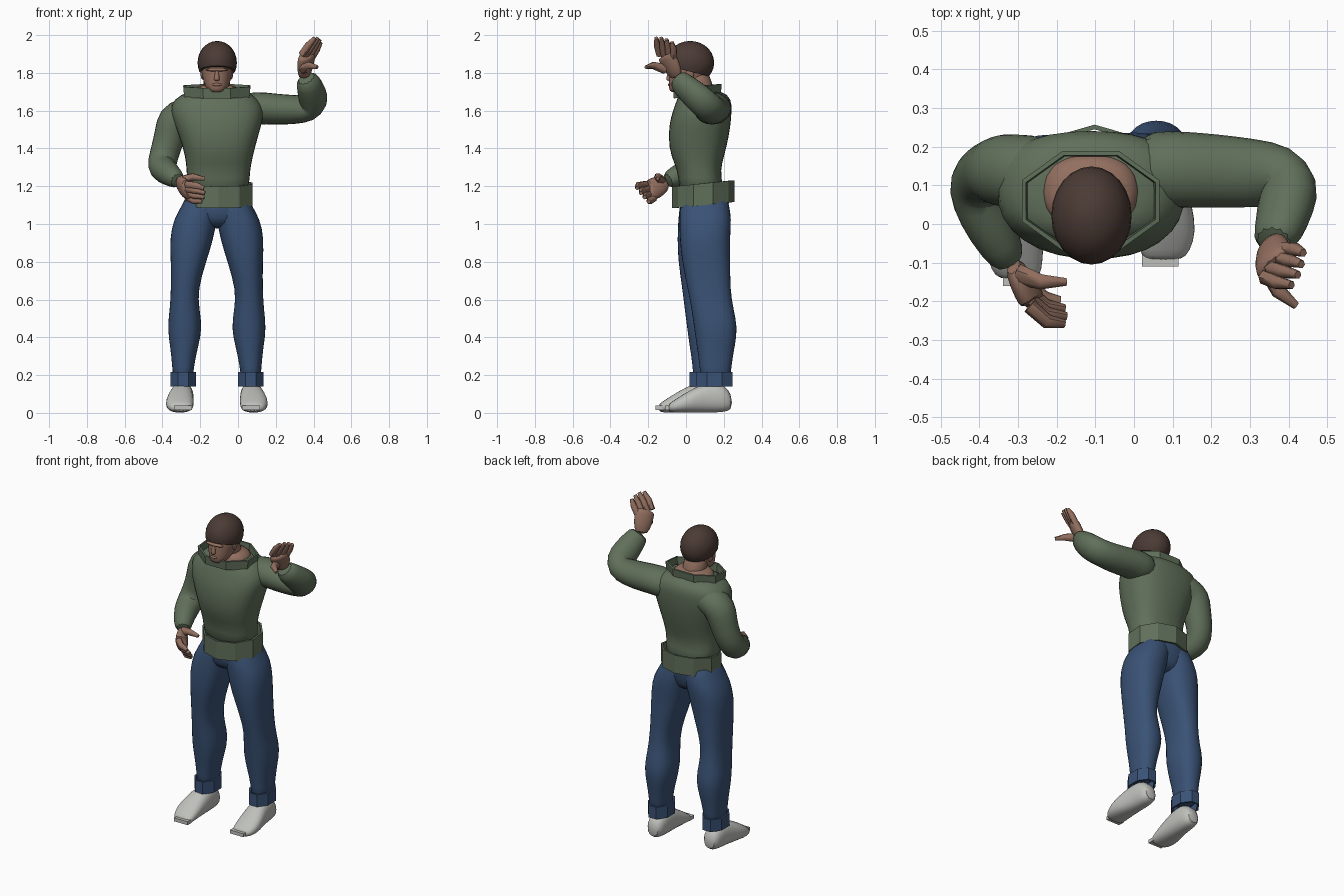
import bpy, bmesh
from math import cos, sin, pi, copysign
from mathutils import Vector, Matrix

cube = bpy.data.objects.get("Cube")
if cube:
    bpy.data.objects.remove(cube, do_unlink=True)


def material(name, rgb):
    mat = bpy.data.materials.new(name)
    mat.use_nodes = True
    mat.diffuse_color = (*rgb, 1)
    shader = mat.node_tree.nodes["Principled BSDF"]
    shader.inputs["Base Color"].default_value = (*rgb, 1)
    shader.inputs["Roughness"].default_value = 0.9
    return mat


GREEN = material("sweater green", (0.118, 0.16, 0.102))
BLUE = material("denim blue", (0.042, 0.085, 0.18))
BROWN = material("hat brown", (0.07, 0.043, 0.035))
SKIN = material("skin", (0.29, 0.16, 0.115))
WHITE = material("shoe white", (0.52, 0.53, 0.5))
MIDDLE = -0.112


def finish(bm, name, mat, smooth=True, subdivide=False):
    """Turn a bmesh into a shaded object."""
    bmesh.ops.recalc_face_normals(bm, faces=bm.faces)
    mesh = bpy.data.meshes.new(name)
    bm.to_mesh(mesh)
    bm.free()
    mesh.materials.append(mat)
    obj = bpy.data.objects.new(name, mesh)
    bpy.context.collection.objects.link(obj)
    if smooth:
        bpy.ops.object.select_all(action="DESELECT")
        obj.select_set(True)
        bpy.context.view_layer.objects.active = obj
        bpy.ops.object.shade_smooth_by_angle(angle=pi / 3)
    if subdivide:
        mod = obj.modifiers.new("Subdivision", "SUBSURF")
        mod.levels = mod.render_levels = 1
    return obj


def skin_rings(name, rings, mat, subdivide=True):
    """Bridge rings of points into a capped tube."""
    bm = bmesh.new()
    loops = [[bm.verts.new(p) for p in ring] for ring in rings]
    count = len(loops[0])
    for low, high in zip(loops, loops[1:]):
        for i in range(count):
            j = (i + 1) % count
            bm.faces.new((low[i], low[j], high[j], high[i]))
    bm.faces.new(loops[0])
    bm.faces.new(loops[-1])
    return finish(bm, name, mat, True, subdivide)


def loft(name, sections, mat, along="z", power=0.85, sides=16):
    """Each section: position, centre x, half width, low and high bound."""
    rings = []
    for t, cx, hw, low, high in sections:
        ring = []
        for i in range(sides):
            a = 2 * pi * i / sides
            c, s = (copysign(abs(f(a)) ** power, f(a)) * 1.03 for f in (cos, sin))
            x, v = cx + hw * c, (low + high) / 2 + (high - low) / 2 * s
            ring.append((x, v, t) if along == "z" else (x, t, v))
        rings.append(ring)
    return skin_rings(name, rings, mat)


def tube(name, points, radii, mat, side=(0, 0, 1), flat=1, sides=12, subdivide=True):
    """Sweep an oval along a path; side is the wide direction at the start."""
    pts = [Vector(p) for p in points]
    u, last, rings = Vector(side), None, []
    for i, p in enumerate(pts):
        way = (pts[min(i + 1, len(pts) - 1)] - pts[max(i - 1, 0)]).normalized()
        if last:
            u = last.rotation_difference(way) @ u
        u = (u - way * u.dot(way)).normalized()
        v, last = way.cross(u), way
        r = radii[i] * (1.04 if subdivide else 1)
        angles = [2 * pi * k / sides for k in range(sides)]
        rings.append([p + r * (u * cos(a) + v * sin(a) * flat) for a in angles])
    return skin_rings(name, rings, mat, subdivide)


def band(name, centre, rx, ry, height, mat, sides=8, tilt=0, flare=1):
    """Stiff faceted cloth band with an open middle."""
    bm = bmesh.new()
    loops = []
    for up, grow in ((0, 1), (height, flare)):
        ring = []
        for i in range(sides):
            a = 2 * pi * (i + 0.5) / sides
            y = ry * grow * sin(a)
            ring.append(bm.verts.new(Vector(centre) + Vector((rx * grow * cos(a), y, up + y * tilt))))
        loops.append(ring)
    for i in range(sides):
        j = (i + 1) % sides
        bm.faces.new((loops[0][i], loops[0][j], loops[1][j], loops[1][i]))
    obj = finish(bm, name, mat, smooth=False)
    mod = obj.modifiers.new("Thickness", "SOLIDIFY")
    mod.thickness = 0.012
    return obj


def ball(name, centre, size, mat, cut=None):
    """Ellipsoid, optionally trimmed below a plane (point, normal)."""
    bm = bmesh.new()
    bmesh.ops.create_uvsphere(bm, u_segments=24, v_segments=14, radius=1)
    bm.transform(Matrix.Translation(centre) @ Matrix.Diagonal((*size, 1)))
    if cut:
        geom = bm.verts[:] + bm.edges[:] + bm.faces[:]
        bmesh.ops.bisect_plane(bm, geom=geom, plane_co=cut[0], plane_no=cut[1], clear_inner=True)
        bmesh.ops.holes_fill(bm, edges=[e for e in bm.edges if e.is_boundary])
    return finish(bm, name, mat)


# Sweater body, waistband and collar
loft("sweater_body", [
    (1.14, -.105, .163, -.04, .215), (1.25, -.105, .163, -.035, .18),
    (1.32, -.102, .17, -.06, .188), (1.4, -.1, .186, -.09, .212),
    (1.52, -.105, .225, -.09, .235), (1.6, -.11, .25, -.068, .24),
    (1.66, -.115, .225, -.045, .24), (1.71, -.11, .15, -.03, .195)], GREEN, power=.8)
band("waistband", (-.102, .092, 1.1), .187, .165, .115, GREEN, sides=10, tilt=.1)
band("collar", (MIDDLE, .06, 1.675), .187, .135, .055, GREEN, tilt=.08, flare=1.03)

# Arms
tube("right_sleeve", [
    (-.18, .135, 1.59), (-.28, .138, 1.59), (-.342, .138, 1.55), (-.36, .138, 1.47),
    (-.39, .13, 1.37), (-.408, .095, 1.3), (-.385, .02, 1.28), (-.345, -.06, 1.25),
    (-.315, -.105, 1.225)],
    [.085, .092, .098, .082, .077, .077, .07, .056, .042], GREEN)
tube("left_sleeve", [
    (0, .14, 1.6), (.1, .142, 1.617), (.2, .138, 1.607), (.3, .132, 1.605),
    (.38, .125, 1.612), (.405, .09, 1.645), (.392, .04, 1.69), (.375, -.02, 1.74),
    (.357, -.05, 1.78)],
    [.1, .1, .096, .09, .085, .085, .08, .069, .056], GREEN, side=(0, 1, 0), flat=.86)


# Hands: palm, four fingers spaced between index and little, and a thumb
def hand(side, wrist, index, little, thumb):
    index, little = ([Vector(p) for p in finger] for finger in (index, little))
    wrist = Vector(wrist)
    knuckle = (index[0] + little[0]) / 2
    tube(side + "_palm", [wrist, wrist.lerp(knuckle, .5), knuckle, knuckle.lerp(index[1], .2)],
         [.038, .056, .06, .05], SKIN, side=index[0] - little[0], flat=.55)
    for i, label in enumerate(("index", "middle", "ring", "little")):
        path = [a.lerp(b, i / 3) for a, b in zip(index, little)]
        if i in (1, 2):
            path[-1] += (path[-1] - path[1]) * .2
        tube(f"{side}_{label}_finger", path, [.02, .019, .011], SKIN, side=(.3, .5, 1),
             sides=6, subdivide=False)
    tube(side + "_thumb", thumb, [.027, .02, .01], SKIN, side=(.3, .2, 1), sides=6, subdivide=False)


hand("right", (-.318, -.1, 1.228),
     [(-.27, -.212, 1.21), (-.225, -.252, 1.205), (-.18, -.258, 1.19)],
     [(-.265, -.168, 1.14), (-.23, -.193, 1.122), (-.19, -.198, 1.118)],
     [(-.3, -.13, 1.23), (-.24, -.15, 1.25), (-.175, -.15, 1.24)])
hand("left", (.35, -.045, 1.77),
     [(.338, -.138, 1.895), (.372, -.152, 1.945), (.408, -.158, 1.985)],
     [(.388, -.065, 1.88), (.416, -.066, 1.925), (.438, -.075, 1.962)],
     [(.345, -.11, 1.82), (.375, -.175, 1.84), (.42, -.212, 1.83)])

# Neck, head and face
loft("neck_base", [(1.66, MIDDLE, .14, -.03, .19), (1.715, MIDDLE, .12, -.01, .18),
                   (1.74, MIDDLE, .08, .01, .14)], SKIN)
tube("neck", [(MIDDLE, .1, 1.64), (MIDDLE, .065, 1.74), (MIDDLE, .04, 1.82)],
     [.075, .07, .07], SKIN)
loft("head", [
    (1.695, MIDDLE, .032, -.08, -.01), (1.715, MIDDLE, .055, -.09, .04),
    (1.75, MIDDLE, .07, -.09, .09), (1.79, MIDDLE, .078, -.086, .12),
    (1.83, MIDDLE, .082, -.084, .13), (1.88, MIDDLE, .075, -.06, .11)], SKIN, power=.95)
loft("nose", [(1.757, MIDDLE, .014, -.1, -.07), (1.766, MIDDLE, .018, -.108, -.07),
              (1.79, MIDDLE, .011, -.1, -.07), (1.82, MIDDLE, .009, -.088, -.07)], SKIN, sides=8)
ball("mouth", (MIDDLE, -.088, 1.738), (.026, .007, .008), SKIN)
ball("brow", (MIDDLE, -.078, 1.817), (.06, .018, .01), SKIN)
for side, label in ((-1, "right"), (1, "left")):
    ball(label + "_ear", (MIDDLE + side * .076, .02, 1.795), (.01, .022, .03), SKIN)
ball("knit_hat", (-.11, .022, 1.854), (.104, .127, .115), BROWN,
     cut=((MIDDLE, -.1, 1.837), (0, .25, 1)))

# Trouser seat, with its waist showing inside the band
loft("trouser_seat", [
    (1.215, MIDDLE, .14, -.02, .228), (1.16, MIDDLE, .155, -.03, .23),
    (1.1, MIDDLE, .172, -.032, .226), (1.03, MIDDLE, .175, -.03, .212),
    (.975, MIDDLE, .11, .01, .18)], BLUE)

# Legs and shoes: the right side mirrors the left, stepping slightly forward
LEG = [(1.19, -.045, .08, -.01, .21), (1.1, -.032, .1, -.03, .226), (1.03, .002, .113, -.034, .24),
       (.92, .022, .115, -.032, .23), (.8, .038, .092, -.02, .233), (.65, .06, .07, .012, .233),
       (.55, .059, .077, .03, .25), (.45, .057, .092, .045, .273), (.35, .061, .073, .058, .257),
       (.25, .067, .056, .075, .238), (.15, .068, .052, .075, .235)]
SHOE = [(.245, .07, .038, .018, .09), (.2, .07, .056, .004, .155), (.12, .072, .06, .002, .165),
        (.05, .08, .069, .002, .135), (-.02, .086, .075, .002, .095), (-.07, .08, .064, .002, .062),
        (-.095, .075, .05, .008, .045)]
for side, label, step in ((1, "left", 0), (-1, "right", .05)):
    def place(x):
        return x if side > 0 else 2 * MIDDLE - x

    leg = []
    for z, x, hw, low, high in LEG:
        shift = step * .75 * max(0, min(1, (1.12 - z) / .6))
        leg.append((z, place(x), hw, low - shift, high - shift))
    loft(label + "_trouser_leg", leg, BLUE)
    band(label + "_trouser_cuff", (place(.067), .151 - step * .75, .14), .073, .102, .077, BLUE)
    loft(label + "_shoe", [(y - step, place(x), hw, low, high) for y, x, hw, low, high in SHOE],
         WHITE, along="y")
    # Thin toe plate at the tip of the sole
    bm = bmesh.new()
    bmesh.ops.create_cube(bm, size=1)
    bm.transform(Matrix.Translation((place(.068), -.088 - step, .027))
                 @ Matrix.Diagonal((.095, .045, .022, 1)))
    finish(bm, label + "_toe_plate", WHITE, smooth=False)
